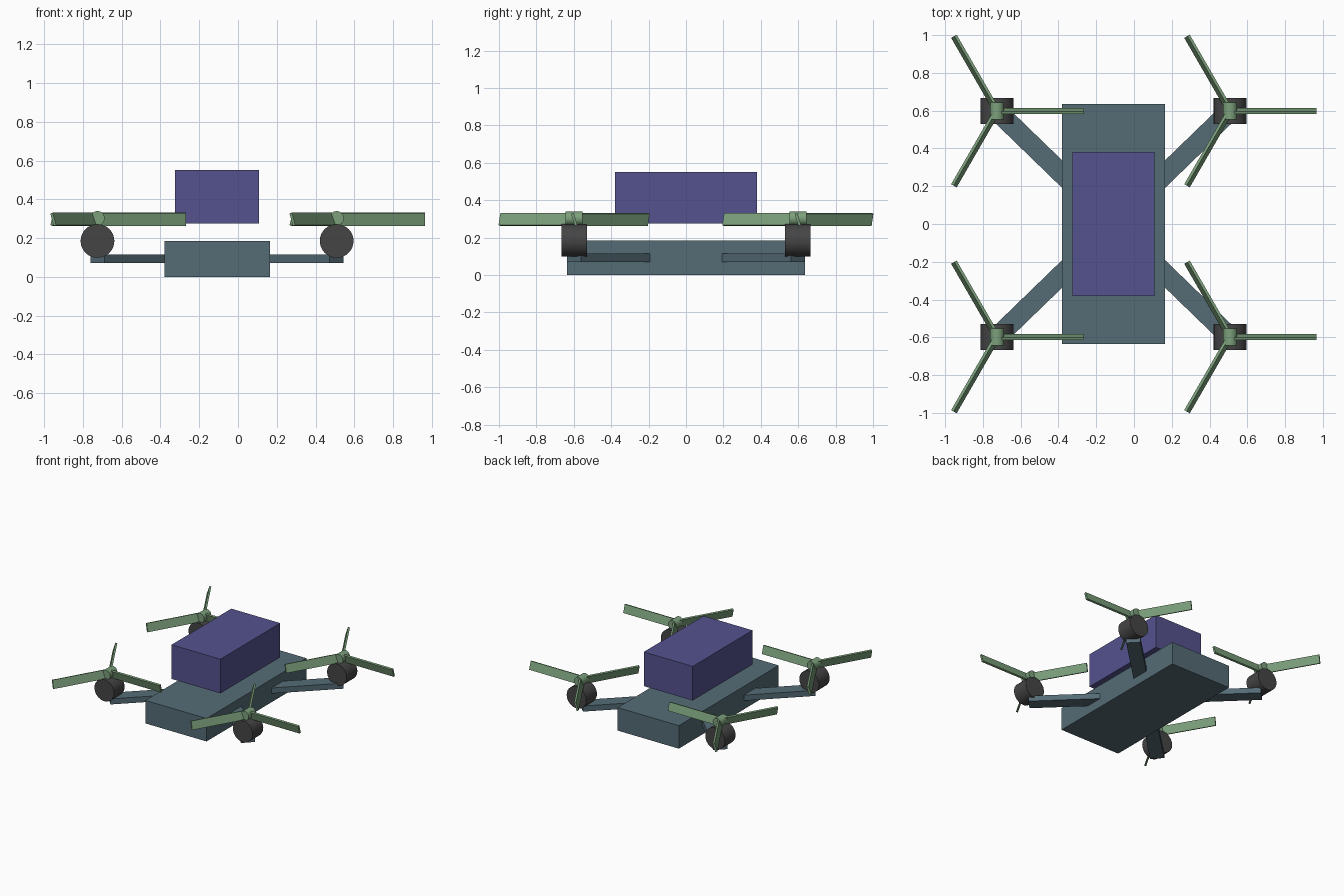
import bpy, math
from mathutils import Matrix, Vector

if "Cube" in bpy.data.objects:
    bpy.data.objects.remove(bpy.data.objects["Cube"])


def material(name, rgb):
    m = bpy.data.materials.new(name)
    m.diffuse_color = (*rgb, 1)
    m.use_nodes = True
    m.node_tree.nodes["Principled BSDF"].inputs["Base Color"].default_value = m.diffuse_color
    return m


TEAL = material("teal", (0.09, 0.15, 0.18))
PURPLE = material("purple", (0.09, 0.085, 0.27))
DARK = material("dark", (0.06, 0.06, 0.06))
GREEN = material("green", (0.20, 0.35, 0.20))


def box(name, size, mat, matrix):
    bpy.ops.mesh.primitive_cube_add(size=1)
    o = bpy.context.object
    o.name = name
    o.data.transform(matrix @ Matrix.Diagonal((*size, 1)))
    o.data.materials.append(mat)
    return o


def cylinder_y(name, radius, length, mat, loc):
    bpy.ops.mesh.primitive_cylinder_add(vertices=32, radius=radius, depth=length)
    o = bpy.context.object
    o.name = name
    o.data.transform(Matrix.Translation(loc) @ Matrix.Rotation(math.pi / 2, 4, 'X'))
    o.data.materials.append(mat)
    bpy.ops.object.shade_smooth_by_angle(angle=math.radians(40))
    return o


T = Matrix.Translation
CX = -0.108                      # centre line of the body
MX, MY = 0.617, 0.598            # motor offsets from the body centre

# Main body and the raised upper box
box("body", (0.545, 1.27, 0.185), TEAL, T((CX, 0, 0.0925)))
box("upper_box", (0.435, 0.76, 0.275), PURPLE, T((CX, 0, 0.4125)))

for sx, side in ((-1, "left"), (1, "right")):
    for sy, end in ((-1, "front"), (1, "back")):
        tag = f"{end}_{side}"
        x, y = CX + sx * MX, sy * MY
        # Diagonal arm from inside the body to the motor centre
        reach = math.hypot(MX, MY)
        start = 0.33
        mid = (reach + start) / 2
        turn = Matrix.Rotation(math.atan2(sy * MY, sx * MX), 4, 'Z')
        box("arm_" + tag, (reach - start, 0.105, 0.045), TEAL,
            T((CX, 0, 0.0925)) @ turn @ T((mid, 0, 0)))
        # Motor and rotor hub
        cylinder_y("motor_" + tag, 0.087, 0.136, DARK, Vector((x, y, 0.185)))
        cylinder_y("hub_" + tag, 0.037, 0.09, GREEN, Vector((x, y, 0.302)))
        # Three steeply pitched blades
        for i in range(3):
            box(f"blade_{tag}_{i + 1}", (0.457, 0.015, 0.067), GREEN,
                T((x, y, 0.297)) @ Matrix.Rotation(i * math.tau / 3, 4, 'Z')
                @ Matrix.Rotation(math.radians(17), 4, 'X') @ T((0.2285, 0, 0)))
